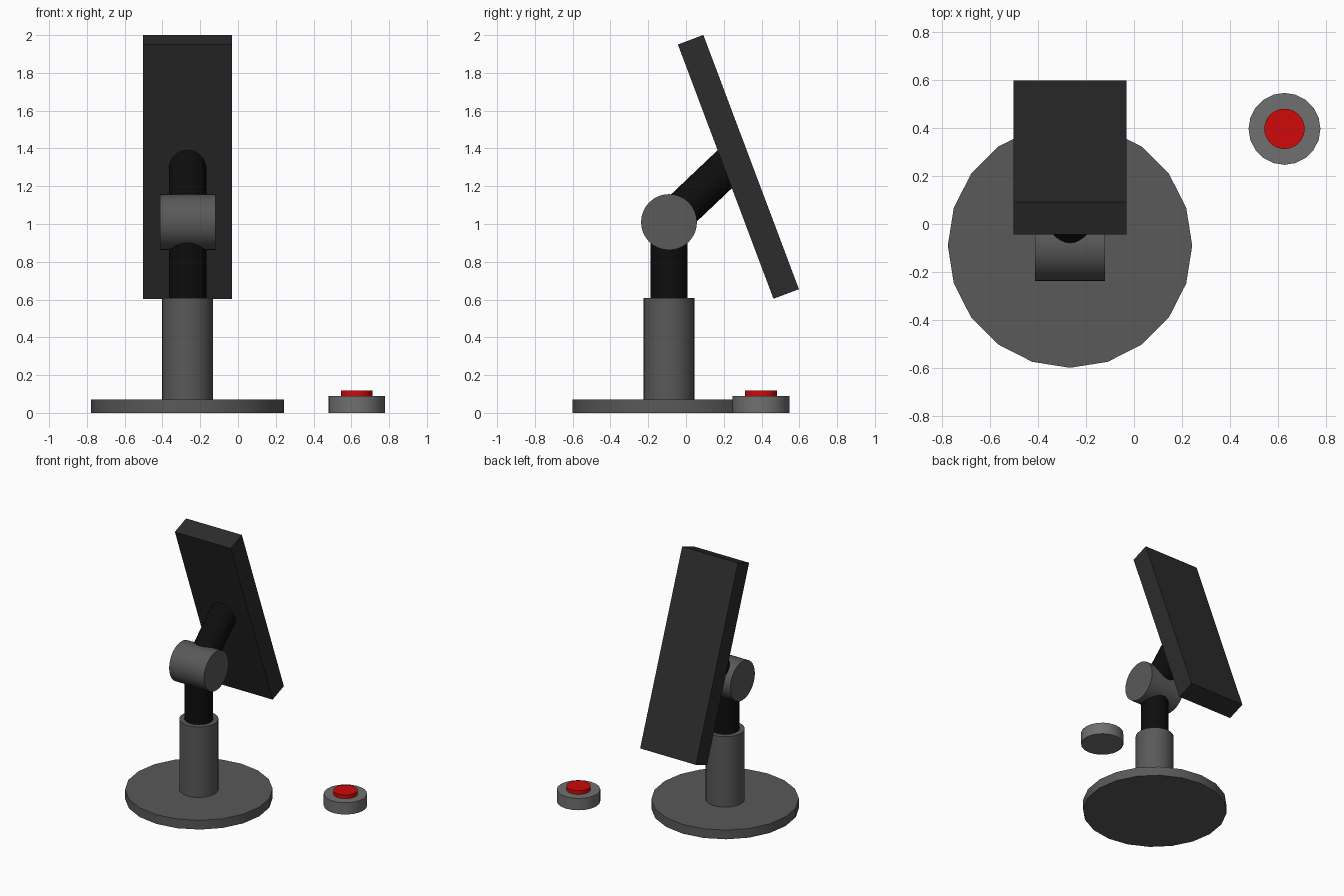
import bpy
from math import radians, sin, cos
from mathutils import Vector

if "Cube" in bpy.data.objects:
    bpy.data.objects.remove(bpy.data.objects["Cube"])

CX, CY = -0.267, -0.09          # stand axis
JOINT = Vector((CX, CY, 1.01))  # centre of the hinge


def material(name, rgb):
    m = bpy.data.materials.new(name)
    m.diffuse_color = (*rgb, 1)
    m.use_nodes = True
    m.node_tree.nodes["Principled BSDF"].inputs["Base Color"].default_value = m.diffuse_color
    return m


GREY = material("grey", (0.10, 0.10, 0.10))
LIGHT_GREY = material("light_grey", (0.16, 0.16, 0.16))
CHARCOAL = material("charcoal", (0.025, 0.025, 0.025))
BLACK = material("black", (0.004, 0.004, 0.004))
RED = material("red", (0.62, 0.003, 0.003))


def rod(name, start, end, radius, mat, sides=32):
    """Capped cylinder between two points, smooth with sharp rims."""
    start, end = Vector(start), Vector(end)
    axis = end - start
    turn = Vector((0, 0, 1)).rotation_difference(axis).to_euler()
    bpy.ops.mesh.primitive_cylinder_add(vertices=sides, radius=radius, depth=axis.length,
                                        location=(start + end) / 2, rotation=turn)
    ob = bpy.context.object
    ob.name = name
    ob.data.materials.append(mat)
    bpy.ops.object.shade_smooth_by_angle(angle=radians(35))
    return ob


def upright(name, x, y, z0, z1, radius, mat, sides=32):
    return rod(name, (x, y, z0), (x, y, z1), radius, mat, sides)


# Stand: foot disc, outer sleeve, inner post
upright("base_disc", CX, CY, 0, 0.07, 0.51, GREY, 20)
upright("outer_sleeve", CX, CY, 0.05, 0.607, 0.135, GREY)
upright("inner_post", CX, CY, 0.55, 1.0, 0.099, BLACK)

# Hinge barrel lying along x, and the arm rising to the panel
half = Vector((0.147, 0, 0))
rod("hinge_barrel", JOINT - half, JOINT + half, 0.148, GREY)
a = radians(43.5)
rod("panel_arm", JOINT, JOINT + Vector((0, cos(a), sin(a))) * 0.47, 0.099, BLACK)

# Tilted panel
bpy.ops.mesh.primitive_cube_add(size=1, location=(CX, 0.2775, 1.3025),
                                rotation=(radians(20.6), 0, 0))
panel = bpy.context.object
panel.name = "tilted_panel"
panel.scale = (0.47, 0.144, 1.438)
panel.data.materials.append(CHARCOAL)

# Separate push button
upright("button_housing", 0.628, 0.397, 0, 0.09, 0.15, LIGHT_GREY, 20)
upright("button_cap", 0.628, 0.397, 0.05, 0.118, 0.084, RED)
